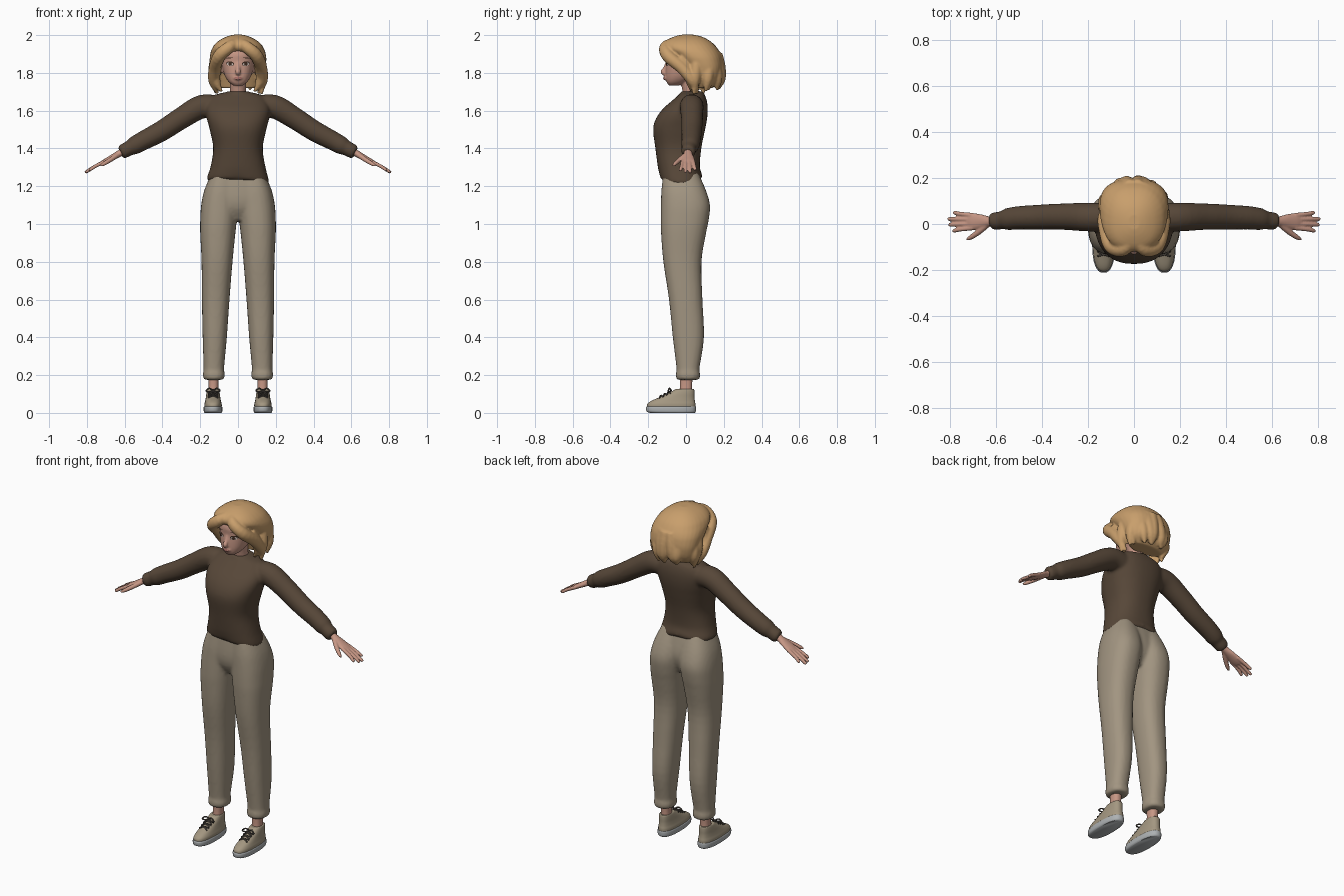
import bpy, bmesh, math, random
from mathutils import Vector, Matrix

random.seed(4)
if "Cube" in bpy.data.objects:
    bpy.data.objects.remove(bpy.data.objects["Cube"])


def material(name, r, g, b):
    m = bpy.data.materials.new(name)
    m.use_nodes = True
    m.diffuse_color = (r, g, b, 1)
    bsdf = m.node_tree.nodes["Principled BSDF"]
    bsdf.inputs["Base Color"].default_value = (r, g, b, 1)
    bsdf.inputs["Roughness"].default_value = 0.8
    return m


BROWN = material("brown wool", .095, .063, .04)
KHAKI = material("khaki cloth", .36, .30, .22)
SKIN = material("skin", .57, .31, .235)
BLOND = material("blond hair", .58, .345, .15)
CANVAS = material("beige canvas", .37, .31, .22)
RUBBER = material("grey rubber", .42, .44, .45)
LACE = material("dark lace", .07, .06, .05)
WHITE = material("eye white", .6, .52, .48)
IRIS = material("dark brown eye", .05, .025, .015)
LIP = material("lip pink", .42, .16, .14)


def spline(rows, steps=4):
    """Smooth a list of number tuples with a Catmull-Rom curve."""
    out = []
    for i in range(len(rows) - 1):
        p = [rows[max(0, min(len(rows) - 1, i + k))] for k in (-1, 0, 1, 2)]
        for s in range(steps):
            t = s / steps
            out.append([b + .5 * t * (c - a + t * (2*a - 5*b + 4*c - d + t * (3*(b - c) + d - a)))
                        for a, b, c, d in zip(*p)])
    return out + [list(rows[-1])]


def skin_rings(bm, rings):
    rings = [[bm.verts.new(p) for p in ring] for ring in rings]
    n = len(rings[0])
    for a, b in zip(rings, rings[1:]):
        for i in range(n):
            bm.faces.new((a[i], a[(i + 1) % n], b[(i + 1) % n], b[i]))
    bm.faces.new(rings[0][::-1])
    bm.faces.new(rings[-1])


def loft(bm, rows, power=.85, n=32, steps=4):
    """Rows are height, centre x, half width, front y, back y."""
    rings = []
    for z, cx, half, front, back in spline(rows, steps):
        ring = []
        for i in range(n):
            a = math.tau * i / n
            c, s = math.cos(a), math.sin(a)
            ring.append((cx + half * math.copysign(abs(c) ** power, c),
                         (front + back) / 2 + (back - front) / 2 * math.copysign(abs(s) ** power, s), z))
        rings.append(ring)
    skin_rings(bm, rings)


def tube(bm, rows, n=14, steps=4):
    """Rows are x, y, z, radius and optionally a second, upward radius."""
    rows = spline([r if len(r) == 5 else (*r, r[3]) for r in rows], steps)
    pts = [Vector(r[:3]) for r in rows]
    span = pts[-1] - pts[0]
    ref = Vector((0, 1, 0)) if abs(span.z) > .75 * span.length else Vector((0, 0, 1))
    rings = []
    for i, (p, r) in enumerate(zip(pts, rows)):
        t = (pts[min(i + 1, len(pts) - 1)] - pts[max(i - 1, 0)]).normalized()
        side = t.cross(ref).normalized()
        up = side.cross(t)
        rings.append([p + side * r[3] * math.cos(math.tau * k / n) + up * r[4] * math.sin(math.tau * k / n)
                      for k in range(n)])
    skin_rings(bm, rings)


def mirror(bm):
    copy = bmesh.ops.duplicate(bm, geom=bm.verts[:] + bm.edges[:] + bm.faces[:])["geom"]
    for v in copy:
        if isinstance(v, bmesh.types.BMVert):
            v.co.x *= -1


def finish(name, bm, mat, voxel=0, relax=3):
    """Make the object; a voxel size melts its pieces into one skin."""
    bmesh.ops.recalc_face_normals(bm, faces=bm.faces)
    mesh = bpy.data.meshes.new(name)
    bm.to_mesh(mesh)
    bm.free()
    mesh.materials.append(mat)
    ob = bpy.data.objects.new(name, mesh)
    bpy.context.collection.objects.link(ob)
    bpy.ops.object.select_all(action="DESELECT")
    ob.select_set(True)
    bpy.context.view_layer.objects.active = ob
    if voxel:
        mod = ob.modifiers.new("melt", "REMESH")
        mod.mode, mod.voxel_size, mod.use_smooth_shade = "VOXEL", voxel, True
        mod = ob.modifiers.new("relax", "SMOOTH")
        mod.factor, mod.iterations = .5, relax
    else:
        bpy.ops.object.shade_smooth_by_angle(angle=math.radians(50))
    return ob


# Trousers: two legs melted into a pelvis
bm = bmesh.new()
loft(bm, [(.175, .128, .046, -.045, .065), (.187, .128, .057, -.053, .074), (.215, .128, .057, -.053, .074),
          (.235, .128, .054, -.05, .071), (.4, .123, .064, -.07, .095), (.6, .118, .073, -.09, .087),
          (.8, .111, .082, -.12, .082), (.95, .107, .093, -.132, .106), (1.02, .103, .097, -.134, .12),
          (1.1, .097, .098, -.133, .127), (1.18, .088, .09, -.13, .105), (1.27, .075, .065, -.12, .065)])
mirror(bm)
loft(bm, [(1.02, 0, .08, -.085, .06), (1.08, 0, .15, -.12, .09), (1.15, 0, .17, -.13, .098),
          (1.27, 0, .14, -.12, .07)])
finish("trousers", bm, KHAKI, .01)

# Sweater: sleeves, cuffs, torso and collar
bm = bmesh.new()
tube(bm, [(.09, .03, 1.615, .06), (.19, .03, 1.622, .063), (.3, .032, 1.56, .058), (.4, .03, 1.495, .055),
          (.5, .027, 1.442, .051), (.555, .02, 1.412, .047), (.58, .016, 1.4, .034)], n=20)
tube(bm, [(.56, .018, 1.409, .034), (.575, .016, 1.402, .039), (.61, .012, 1.383, .038), (.622, .01, 1.377, .03)], n=20)
mirror(bm)
loft(bm, [(1.22, 0, .155, -.127, .078), (1.235, 0, .164, -.138, .086), (1.3, 0, .146, -.149, .073),
          (1.4, 0, .131, -.162, .081), (1.5, 0, .15, -.174, .101), (1.56, 0, .165, -.158, .112),
          (1.61, 0, .17, -.122, .115), (1.65, 0, .157, -.077, .111), (1.682, 0, .125, -.04, .1),
          (1.697, 0, .07, -.022, .085)], n=40)
for v in bm.verts:
    if v.co.z < 1.3 and abs(v.co.x) < .2:
        fade = min(1, (1.3 - v.co.z) / .06)
        v.co.z += fade * (.022 * (1 - abs(v.co.x) / .16) - .06 * v.co.x)
loft(bm, [(1.675, 0, .062, -.03, .092), (1.692, 0, .066, -.034, .096), (1.703, 0, .055, -.022, .085)], power=1)
finish("sweater", bm, BROWN, .0095)

# Head with neck, nose and ears
bm = bmesh.new()
loft(bm, [(1.732, 0, .022, -.088, -.04), (1.75, 0, .047, -.102, .0), (1.78, 0, .068, -.108, .055),
          (1.82, 0, .081, -.108, .09), (1.86, 0, .087, -.106, .1), (1.9, 0, .085, -.107, .1),
          (1.94, 0, .07, -.088, .09), (1.965, 0, .035, -.05, .06)])
tube(bm, [(0, .035, 1.64, .045), (0, .025, 1.7, .042), (0, .01, 1.79, .047)], n=20)
tube(bm, [(0, -.096, 1.862, .01), (0, -.11, 1.825, .011), (0, -.122, 1.806, .014), (0, -.112, 1.795, .012)])
tube(bm, [(-.022, -.103, 1.773, .005), (0, -.111, 1.771, .01), (.022, -.103, 1.773, .005)])
for s in (-1, 1):
    tube(bm, [(s * .08, .0, 1.8, .008), (s * .088, .005, 1.83, .014), (s * .09, .01, 1.85, .008)])
head = finish("head", bm, SKIN, .006, 2)


# Thin face plates laid on the head
def plate(name, mat, x, z, w, h, lift, tilt=0.0):
    bm = bmesh.new()
    bmesh.ops.create_circle(bm, cap_ends=True, segments=20, radius=1)
    bmesh.ops.poke(bm, faces=bm.faces)
    m = (Matrix.Translation((x, -.2, z)) @ Matrix.Rotation(tilt, 4, "Y")
         @ Matrix.Rotation(math.pi / 2, 4, "X") @ Matrix.Diagonal((w, h, 1, 1)))
    bmesh.ops.transform(bm, matrix=m, verts=bm.verts)
    ob = finish(name, bm, mat)
    wrap = ob.modifiers.new("lay on face", "SHRINKWRAP")
    wrap.target, wrap.wrap_method, wrap.wrap_mode = head, "PROJECT", "ABOVE_SURFACE"
    wrap.use_project_y, wrap.offset = True, lift


for s, side in ((1, "left"), (-1, "right")):
    plate(side + "_lashes", IRIS, s * .041, 1.849, .021, .0125, .0015, -s * .12)
    plate(side + "_eye_white", WHITE, s * .041, 1.8465, .017, .009, .0028, -s * .12)
    plate(side + "_iris", IRIS, s * .040, 1.847, .009, .009, .0042)
    plate(side + "_brow", IRIS, s * .045, 1.879, .02, .0025, .0015, s * .12)
plate("lips", LIP, 0, 1.772, .02, .0075, .0015)

# Hair: a cap, swept fringe and ragged locks
bm = bmesh.new()
loft(bm, [(1.72, 0, .1, .05, .14), (1.76, 0, .13, .035, .18), (1.82, 0, .145, .005, .196),
          (1.87, 0, .15, -.045, .193), (1.9, 0, .147, -.08, .184), (1.925, 0, .139, -.115, .17),
          (1.95, 0, .124, -.12, .15), (1.975, 0, .095, -.1, .118), (1.993, 0, .058, -.06, .08),
          (2.002, 0, .025, -.025, .04)])
for s in (-1, 1):
    tube(bm, [(s * .005, -.06, 1.962, .025), (s * .045, -.108, 1.937, .032), (s * .098, -.095, 1.89, .034),
              (s * .123, -.02, 1.825, .032), (s * .128, .035, 1.755, .028), (s * .108, .06, 1.69, .007)])
    tube(bm, [(s * .1, -.03, 1.88, .03), (s * .12, .01, 1.8, .028), (s * .11, .025, 1.74, .02),
              (s * .085, .03, 1.7, .006)])
locks = 12
for i in range(locks):
    a = math.radians(5 + 170 * i / (locks - 1))
    twist = random.uniform(-.1, .1)
    tip = 1.69 + .03 * max(0, math.sin(a)) + random.uniform(-.008, .012)
    path = []
    for k, (z, out, r) in enumerate([(1.9, .108, .03), (1.83, .125, .031), (1.765, .131, .028), (tip, .125, .006)]):
        out += random.uniform(-.005, .007)
        path.append((out * math.cos(a + twist * k), .05 + out * math.sin(a + twist * k), z, r))
    tube(bm, path)
finish("hair", bm, BLOND, .0065, 2)

# Hands: flat palm, four fingers and a thumb, sloping down with the arms
bm = bmesh.new()
tube(bm, [(-.03, 0, 0, .023, .022), (.02, 0, 0, .022, .018), (.07, 0, 0, .033, .015), (.11, -.001, 0, .037, .013),
          (.135, -.001, 0, .03, .009)], n=20)
for knuckle, tip, reach in ((.027, .038, .2), (.009, .011, .226), (-.01, -.014, .222), (-.028, -.04, .203)):
    tube(bm, [(.1, knuckle, 0, .0105), (.16, (knuckle + tip) / 2, .003, .0095), (reach - .008, tip, 0, .0085),
              (reach, tip, -.001, .004)])
tube(bm, [(.03, -.012, -.002, .014), (.075, -.045, -.006, .0125), (.115, -.068, -.008, .0105), (.137, -.079, -.008, .005)])
bmesh.ops.transform(bm, verts=bm.verts,
                    matrix=Matrix.Translation((.612, .011, 1.382)) @ Matrix.Rotation(math.radians(29), 4, "Y"))
mirror(bm)
finish("hands", bm, SKIN, .004, 2)

# Ankles
bm = bmesh.new()
loft(bm, [(.07, .13, .03, -.04, .035), (.13, .13, .026, -.033, .032), (.2, .13, .028, -.033, .035)])
mirror(bm)
finish("ankles", bm, SKIN)

# Shoes
bm = bmesh.new()
loft(bm, [(.022, .132, .045, -.205, .049), (.045, .132, .046, -.206, .05), (.063, .132, .042, -.185, .047),
          (.083, .132, .038, -.14, .045), (.105, .132, .035, -.092, .045), (.124, .132, .031, -.058, .043),
          (.126, .132, .025, -.05, .036)], power=.8)
mirror(bm)
finish("shoe_uppers", bm, CANVAS)

bm = bmesh.new()
loft(bm, [(0, .132, .044, -.192, .046), (.008, .132, .049, -.209, .052), (.028, .132, .05, -.212, .053),
          (.034, .132, .047, -.208, .051)], power=.8)
mirror(bm)
finish("shoe_soles", bm, RUBBER)

# Laces: crossed rows and a bow
bm = bmesh.new()
for y, z in ((-.132, .088), (-.112, .098), (-.092, .107)):
    for s in (-1, 1):
        tube(bm, [(.132 - s * .026, y + .012, z - .005, .004), (.132, y, z + .004, .0045),
                  (.132 + s * .026, y - .008, z - .008, .004)], n=8)
for s in (-1, 1):
    tube(bm, [(.132, -.078, .118, .004), (.132 + s * .02, -.088, .13, .004), (.132 + s * .038, -.094, .116, .004),
              (.132 + s * .02, -.092, .112, .004), (.132, -.08, .116, .004)], n=8)
mirror(bm)
finish("laces", bm, LACE)
